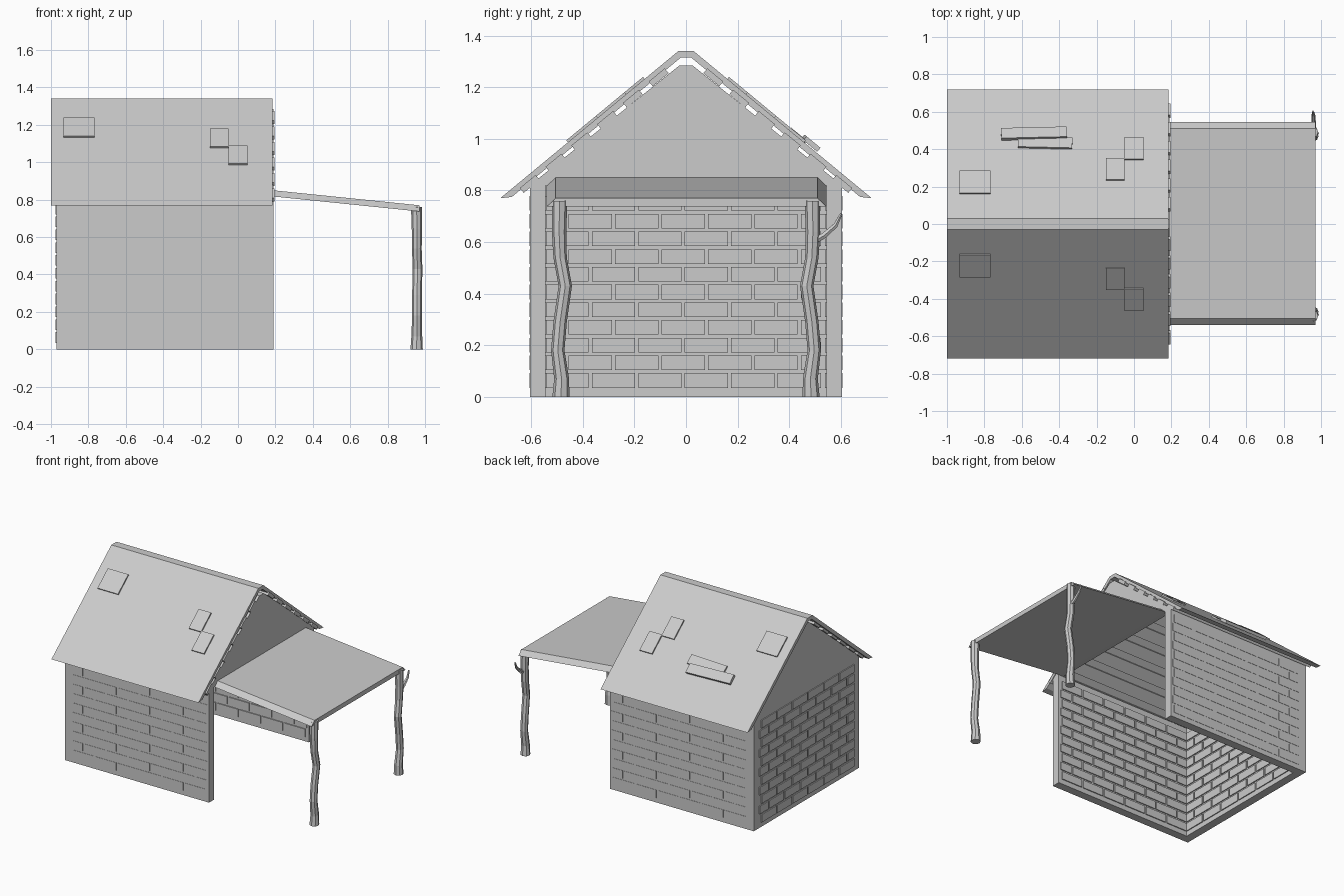
import bpy, bmesh, math
from mathutils import Matrix, Vector

if "Cube" in bpy.data.objects:
    bpy.data.objects.remove(bpy.data.objects["Cube"])

SLOPE = math.atan2(0.57, 0.69)


def finish(name, bm):
    bmesh.ops.recalc_face_normals(bm, faces=bm.faces)
    me = bpy.data.meshes.new(name)
    bm.to_mesh(me)
    bm.free()
    ob = bpy.data.objects.new(name, me)
    bpy.context.collection.objects.link(ob)
    return ob


def add_box(bm, lo, hi, m=Matrix()):
    lo, hi = Vector(lo), Vector(hi)
    size = hi - lo
    mat = m @ Matrix.Translation((lo + hi) / 2) @ Matrix.Diagonal((*size, 1))
    bmesh.ops.create_cube(bm, size=1, matrix=mat)


def prism_x(name, profile, x0, x1, drop=0.0):
    """Extrude a y,z outline along x, lowering the far end by drop."""
    bm = bmesh.new()
    a = [bm.verts.new((x0, y, z)) for y, z in profile]
    b = [bm.verts.new((x1, y, z - drop)) for y, z in profile]
    n = len(a)
    bm.faces.new(a)
    bm.faces.new(b[::-1])
    for i in range(n):
        bm.faces.new((a[i], a[(i + 1) % n], b[(i + 1) % n], b[i]))
    return finish(name, bm)


def tube(name, points, radii, sides=8):
    """Stacked rings joined into a limb; vertical posts use level rings."""
    bm = bmesh.new()
    axis = (Vector(points[-1]) - Vector(points[0])).normalized()
    q = axis.to_track_quat('Z', 'Y')
    rings = []
    for p, r in zip(points, radii):
        rings.append([bm.verts.new(Vector(p) + q @ Vector((
            r * math.cos(math.tau * k / sides), r * math.sin(math.tau * k / sides), 0)))
            for k in range(sides)])
    for a, b in zip(rings, rings[1:]):
        for k in range(sides):
            j = (k + 1) % sides
            bm.faces.new((a[k], a[j], b[j], b[k]))
    bm.faces.new(rings[0])
    bm.faces.new(rings[-1])
    return finish(name, bm)


def bricks(name, length, depth0, depth1, place, rows=11, brick=0.18, z0=0.035, z1=0.79):
    """Running-bond bricks along local x, through local y depth0..depth1."""
    bm = bmesh.new()
    h, gap = (z1 - z0) / rows, 0.012
    for r in range(rows):
        x = -brick / 2 if r % 2 else 0.0
        while x < length - 0.02:
            a, b = max(x, 0), min(x + brick - gap, length)
            if b - a > 0.02:
                add_box(bm, (a, depth0, z0 + r * h), (b, depth1, z0 + (r + 1) * h - gap), place)
            x += brick
    return finish(name, bm)


def slope_frame(side, x, y, lift=0.0, twist=0.0):
    """Frame lying on the roof surface, local y running down the slope."""
    z = 1.34 - (y - 0.03) * 0.57 / 0.69
    m = Matrix.Translation((x, y, z)) @ Matrix.Rotation(-SLOPE, 4, 'X')
    m = m @ Matrix.Translation((0, 0, lift)) @ Matrix.Rotation(twist, 4, 'Z')
    return m if side > 0 else Matrix.Diagonal((1, -1, 1, 1)) @ m


# Walls: two long sides and a back, open at the right end and below
for name, lo, hi in (("front_wall", (-0.97, -0.605, 0), (0.19, -0.545, 0.82)),
                     ("rear_wall", (-0.97, 0.545, 0), (0.19, 0.605, 0.82)),
                     ("end_wall", (-0.97, -0.545, 0), (-0.91, 0.545, 0.82))):
    bm = bmesh.new()
    add_box(bm, lo, hi)
    finish(name, bm)

# Brick courses, standing out inside and just showing outside
bricks("front_wall_bricks", 1.08, -0.607, -0.538, Matrix.Translation((-0.905, 0, 0)))
bricks("rear_wall_bricks", 1.08, 0.538, 0.607, Matrix.Translation((-0.905, 0, 0)))
bricks("end_wall_bricks", 1.09, 0.903, 0.977,
       Matrix.Translation((0, -0.545, 0)) @ Matrix.Rotation(math.pi / 2, 4, 'Z'))

# Gables
gable = [(-0.605, 0.82), (0.605, 0.82), (0.025, 1.285), (-0.025, 1.285)]
prism_x("end_gable", gable, -0.97, -0.93)
prism_x("open_gable", gable, 0.15, 0.19)

# Roof shell
prism_x("roof", [(-0.72, 0.77), (-0.03, 1.34), (0.03, 1.34), (0.72, 0.77),
                 (0.675, 0.775), (0.02, 1.315), (-0.02, 1.315), (-0.675, 0.775)], -1.0, 0.185)

# Long boards under each roof slope
bm = bmesh.new()
for s in (-1, 1):
    for i in range(6):
        m = slope_frame(s, 0, 0.125 + i * 0.1)
        add_box(bm, (-0.985, -0.04, -0.042), (0.195, 0.04, -0.018), m)
finish("roof_boards", bm)

# Raised patches on both slopes
bm = bmesh.new()
for s in (-1, 1):
    for x, y, w, l in ((-0.85, 0.22, 0.165, 0.155), (-0.10, 0.29, 0.10, 0.15), (0.0, 0.40, 0.10, 0.15)):
        add_box(bm, (-w / 2, -l / 2, -0.015), (w / 2, l / 2, 0.01), slope_frame(s, x, y))
finish("roof_patches", bm)

# Loose repair planks on the rear slope
bm = bmesh.new()
add_box(bm, (-0.175, -0.035, -0.008), (0.175, 0.035, 0.012), slope_frame(1, -0.535, 0.475, 0.012, 0.03))
add_box(bm, (-0.145, -0.035, -0.01), (0.145, 0.035, 0.008), slope_frame(1, -0.475, 0.43, 0.004, -0.03))
finish("repair_planks", bm)

# Sloping porch canopy with bevelled sides
prism_x("canopy", [(-0.54, 0.817), (0.545, 0.817), (0.51, 0.85), (-0.505, 0.85)], 0.19, 0.97, 0.08)

# Crooked porch posts and a branch stub
bend = [(0, 0.955, 0.485), (0.07, 0.956, 0.482), (0.18, 0.957, 0.497), (0.29, 0.957, 0.488),
        (0.43, 0.96, 0.468), (0.54, 0.956, 0.488), (0.64, 0.957, 0.492), (0.76, 0.955, 0.49)]
radii = [0.033, 0.029, 0.026, 0.026, 0.026, 0.026, 0.028, 0.03]
for name, s in (("front_post", -1), ("rear_post", 1)):
    tube(name, [(x, s * y, z) for z, x, y in bend], radii)
tube("post_branch", [(0.96, 0.49, 0.60), (0.96, 0.535, 0.625), (0.96, 0.58, 0.665), (0.957, 0.602, 0.71)],
     [0.014, 0.013, 0.010, 0.006], 6)
